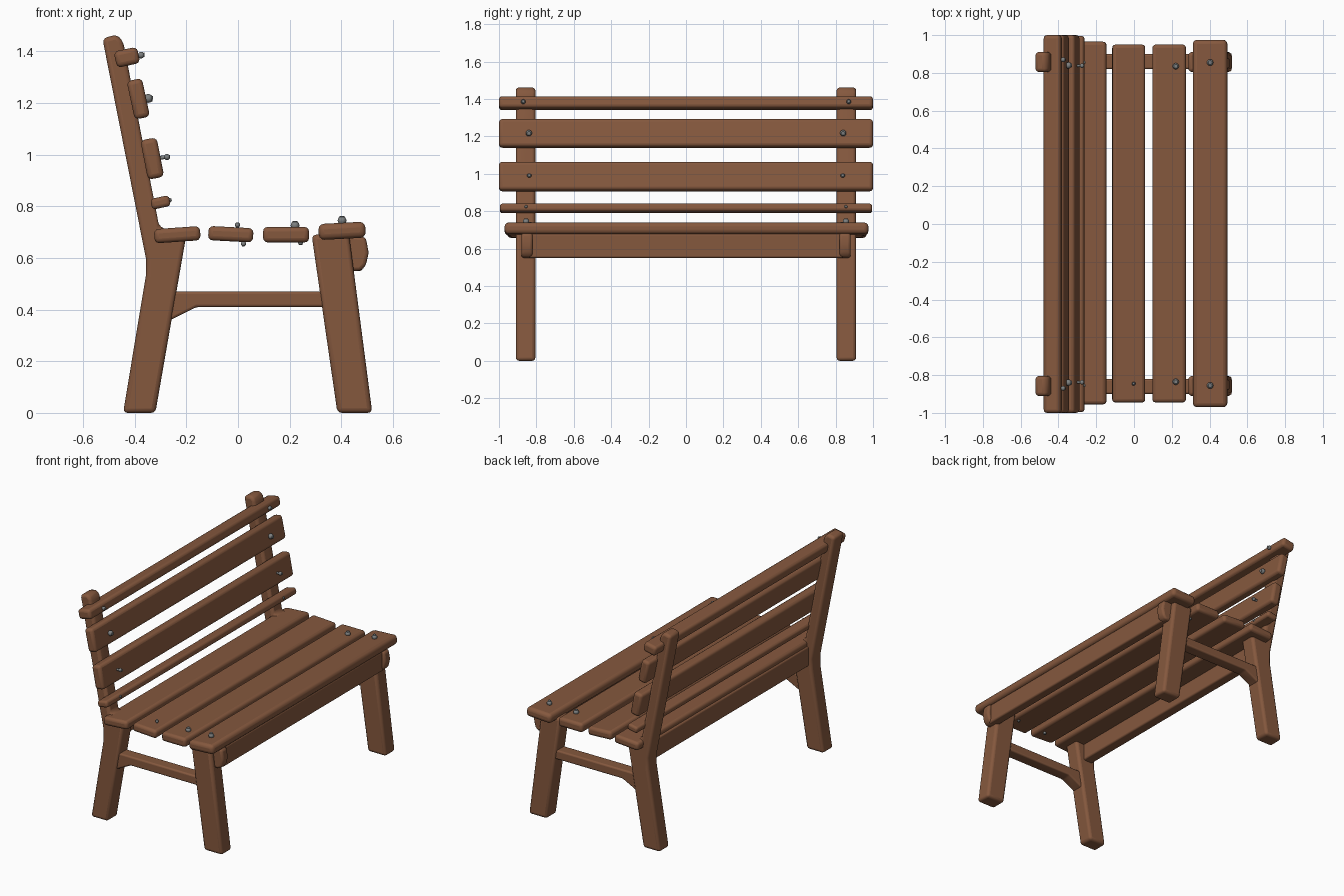
import bpy
import bmesh
from math import radians
from mathutils import Matrix, Vector

cube = bpy.data.objects.get("Cube")
if cube:
    bpy.data.objects.remove(cube)


def make_material(name, rgb):
    mat = bpy.data.materials.new(name)
    mat.use_nodes = True
    mat.diffuse_color = (*rgb, 1)
    mat.node_tree.nodes["Principled BSDF"].inputs["Base Color"].default_value = (*rgb, 1)
    return mat


wood = make_material("brown wood", (0.235, 0.098, 0.048))
metal = make_material("grey metal", (0.21, 0.22, 0.22))


def finish(bm, name, mat, bevel=0):
    bmesh.ops.recalc_face_normals(bm, faces=bm.faces)
    mesh = bpy.data.meshes.new(name)
    bm.to_mesh(mesh)
    bm.free()
    mesh.materials.append(mat)
    obj = bpy.data.objects.new(name, mesh)
    bpy.context.collection.objects.link(obj)
    if bevel:
        mod = obj.modifiers.new("Rounded edges", "BEVEL")
        mod.width = bevel
        mod.segments = 3
        mod.limit_method = "ANGLE"
        mod.angle_limit = radians(25)
    bpy.ops.object.select_all(action="DESELECT")
    obj.select_set(True)
    bpy.context.view_layer.objects.active = obj
    bpy.ops.object.shade_smooth_by_angle(angle=radians(40))
    return obj


def prism(name, profile, y0, y1, bevel=0.015):
    """Side profile in x and z, extruded along y."""
    bm = bmesh.new()
    face = bm.faces.new([bm.verts.new((x, y0, z)) for x, z in profile])
    grown = bmesh.ops.extrude_face_region(bm, geom=[face])["geom"]
    bmesh.ops.translate(bm, vec=(0, y1 - y0, 0),
                        verts=[v for v in grown if isinstance(v, bmesh.types.BMVert)])
    return finish(bm, name, wood, bevel)


def board(name, x, z, depth, height, y0, y1, tilt, bevel=0.018):
    """Long board along y, tilted so that its front edge rises."""
    bm = bmesh.new()
    place = (Matrix.Translation((x, (y0 + y1) / 2, z))
             @ Matrix.Rotation(radians(-tilt), 4, "Y")
             @ Matrix.Diagonal((depth, y1 - y0, height, 1)))
    bmesh.ops.create_cube(bm, size=1, matrix=place)
    return finish(bm, name, wood, bevel)


def bolt(name, tip, direction, y, radius, length=0.05):
    """Thin shank with a rounded head at its tip."""
    axis = Vector((direction[0], 0, direction[1])).normalized()
    turn = axis.to_track_quat("Z", "Y").to_matrix().to_4x4()
    end = Vector((tip[0], y, tip[1]))
    bm = bmesh.new()
    bmesh.ops.create_cone(bm, cap_ends=True, segments=12, radius1=radius * 0.6,
                          radius2=radius * 0.6, depth=length,
                          matrix=Matrix.Translation(end - axis * length / 2) @ turn)
    bmesh.ops.create_uvsphere(bm, u_segments=12, v_segments=8, radius=radius,
                              matrix=Matrix.Translation(end - axis * radius) @ turn)
    return finish(bm, name, metal)


# Leg frames at both ends
back_profile = [(-0.445, 0), (-0.32, 0), (-0.2, 0.69), (-0.305, 0.72),
                (-0.445, 1.44), (-0.47, 1.465), (-0.525, 1.45), (-0.357, 0.6), (-0.357, 0.53)]
front_profile = [(0.385, 0), (0.52, 0), (0.43, 0.69), (0.285, 0.69)]
rail_profile = [(-0.27, 0.355), (-0.25, 0.365), (-0.16, 0.41), (0.35, 0.41),
                (0.35, 0.47), (-0.27, 0.47)]
cap_profile = [(0.42, 0.55), (0.475, 0.55), (0.495, 0.57), (0.506, 0.62),
               (0.495, 0.68), (0.42, 0.69)]
for side, s in (("right", -1), ("left", 1)):
    prism(f"back_leg_{side}", back_profile, s * 0.91, s * 0.805, 0.018)
    prism(f"front_leg_{side}", front_profile, s * 0.91, s * 0.805, 0.018)
    prism(f"side_rail_{side}", rail_profile, s * 0.9, s * 0.82, 0.01)
    prism(f"apron_end_{side}", cap_profile, s * 0.88, s * 0.82, 0.014)

# Aprons under the seat
board("front_apron", 0.453, 0.615, 0.06, 0.13, -0.84, 0.84, 0, 0.01)
board("back_apron", -0.3, 0.615, 0.07, 0.13, -0.85, 0.85, 0, 0.01)

# Seat planks from back to front
board("seat_plank_1", -0.235, 0.69, 0.178, 0.055, -0.955, 0.965, 4)
board("seat_plank_2", -0.028, 0.692, 0.174, 0.055, -0.945, 0.95, -3)
board("seat_plank_3", 0.186, 0.69, 0.178, 0.06, -0.945, 0.95, 0)
board("seat_plank_4", 0.403, 0.705, 0.182, 0.062, -0.97, 0.975, 3, 0.022)

# Backrest slats from top to bottom
board("back_slat_1", -0.43, 1.377, 0.092, 0.064, -1, 1, 12)
board("back_slat_2", -0.386, 1.216, 0.06, 0.152, -1, 1, 12)
board("back_slat_3", -0.332, 0.985, 0.064, 0.155, -1, 1, 11)
board("back_slat_4", -0.3, 0.815, 0.074, 0.042, -0.995, 0.995, 12, 0.014)

# Bolts on both sides
for side, s in (("right", -1), ("left", 1)):
    bolt(f"slat_bolt_1_{side}", (-0.362, 1.387), (1, 0.1), s * 0.87, 0.013)
    bolt(f"slat_bolt_2_{side}", (-0.33, 1.216), (1, -0.1), s * 0.84, 0.017)
    bolt(f"slat_bolt_3_{side}", (-0.263, 0.992), (1, 0.1), s * 0.838, 0.012)
    bolt(f"slat_bolt_4_{side}", (-0.257, 0.825), (1, 0.15), s * 0.855, 0.009)
    bolt(f"seat_bolt_3_{side}", (0.221, 0.743), (0, 1), s * 0.835, 0.017)
    bolt(f"seat_bolt_4_{side}", (0.403, 0.762), (0, 1), s * 0.855, 0.017)
    bolt(f"under_bolt_3_{side}", (0.243, 0.65), (0.1, -1), s * 0.835, 0.01)
bolt("seat_bolt_2", (-0.002, 0.738), (0, 1), -0.845, 0.01)
bolt("under_bolt_2", (0.022, 0.645), (0.1, -1), -0.845, 0.01)
